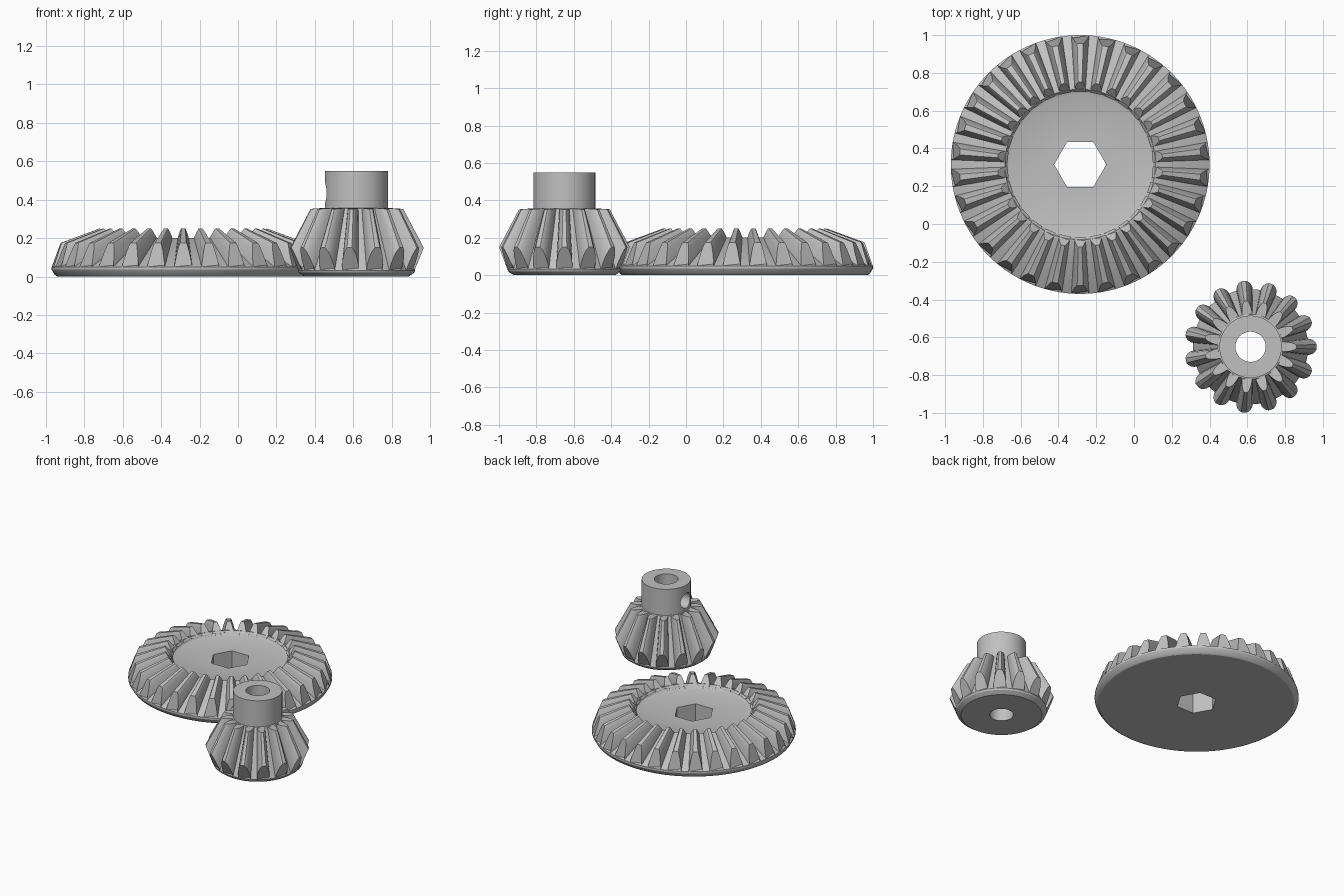
import bpy, bmesh, math

if "Cube" in bpy.data.objects:
    bpy.data.objects.remove(bpy.data.objects["Cube"])

metal = bpy.data.materials.new("grey metal")
metal.diffuse_color = (0.53, 0.53, 0.53, 1)
metal.use_nodes = True
metal.node_tree.nodes["Principled BSDF"].inputs["Base Color"].default_value = metal.diffuse_color


def finish(bm, name, loc, angle=30):
    bmesh.ops.recalc_face_normals(bm, faces=bm.faces)
    me = bpy.data.meshes.new(name)
    bm.to_mesh(me)
    bm.free()
    me.materials.append(metal)
    ob = bpy.data.objects.new(name, me)
    bpy.context.collection.objects.link(ob)
    ob.location = (loc[0], loc[1], 0)
    smooth(ob, angle)
    return ob


def smooth(ob, angle=30):
    bpy.ops.object.select_all(action='DESELECT')
    ob.select_set(True)
    bpy.context.view_layer.objects.active = ob
    bpy.ops.object.shade_smooth_by_angle(angle=math.radians(angle))


def polar(r, a, z):
    return (r * math.cos(a), r * math.sin(a), z)


def lathe(name, profile, loc, n):
    """Turn a closed (r, z) profile around the vertical axis."""
    bm = bmesh.new()
    rings = [[bm.verts.new(polar(r, math.tau * i / n, z)) for r, z in profile]
             for i in range(n)]
    m = len(profile)
    for i in range(n):
        a, b = rings[i], rings[(i + 1) % n]
        for j in range(m):
            k = (j + 1) % m
            bm.faces.new((a[j], b[j], b[k], a[k]))
    return finish(bm, name, loc)


def teeth(name, count, start, section, outer, inner, taper, loc):
    """Tapered bevel teeth; outer and inner are ((root r, z), (tip r, z))."""
    bm = bmesh.new()
    for i in range(count):
        mid = start + math.tau * i / count
        ends = []
        for (root, tip), scale in ((outer, 1), (inner, taper)):
            right, left = [], []
            for h, w in section:
                r = root[0] + (tip[0] - root[0]) * h
                z = root[1] + (tip[1] - root[1]) * h
                right.append(bm.verts.new(polar(r, mid - w * scale / r, z)))
                left.append(bm.verts.new(polar(r, mid + w * scale / r, z)))
            # foot sunk into the gear body
            r, z, w = root[0] - 0.02, root[1] - 0.012, section[0][1] * scale
            right.insert(0, bm.verts.new(polar(r, mid - w / r, z)))
            left.insert(0, bm.verts.new(polar(r, mid + w / r, z)))
            ends.append(right + left[::-1])
        a, b = ends
        bm.faces.new(a)
        bm.faces.new(b[::-1])
        for j in range(len(a)):
            k = (j + 1) % len(a)
            bm.faces.new((a[j], b[j], b[k], a[k]))
    return finish(bm, name, loc, 25)


def cut(ob, n, radius, depth, location, rotation):
    bpy.ops.mesh.primitive_cylinder_add(vertices=n, radius=radius, depth=depth,
                                        location=location, rotation=rotation)
    cutter = bpy.context.object
    cutter.hide_render = True
    mod = ob.modifiers.new("hole", 'BOOLEAN')
    mod.operation = 'DIFFERENCE'
    mod.solver = 'EXACT'
    mod.object = cutter
    bpy.ops.object.select_all(action='DESELECT')
    ob.select_set(True)
    bpy.context.view_layer.objects.active = ob
    bpy.ops.object.modifier_apply(modifier=mod.name)
    bpy.data.objects.remove(cutter)
    smooth(ob)


# Large ring gear: dished body with a hexagonal hole
RING = (-0.285, 0.315)
ring = lathe("ring_gear_body", [
    (0.03, 0), (0.655, 0), (0.668, 0.008), (0.685, 0.036), (0.685, 0.05),
    (0.41, 0.2), (0.398, 0.2), (0.394, 0.186), (0.386, 0.175),
    (0.374, 0.17), (0.03, 0.17)], RING, 120)
cut(ring, 6, 0.138, 1, (*RING, 0.1), (0, 0, math.pi / 6))

teeth("ring_gear_teeth", 30, math.pi / 2,
      [(0, 0.047), (0.3, 0.04), (0.65, 0.031), (0.93, 0.021), (1, 0.016)],
      ((0.685, 0.05), (0.64, 0.175)), ((0.405, 0.2), (0.437, 0.25)), 0.62, RING)

# Small pinion: conical body, hub and bore in one turned shape
PINION = (0.617, -0.65)
pinion = lathe("pinion_body", [
    (0.08, 0), (0.272, 0), (0.3, 0.02), (0.305, 0.032), (0.172, 0.355),
    (0.165, 0.357), (0.165, 0.55), (0.08, 0.55)], PINION, 60)
# set screw hole through one side of the hub
cut(pinion, 32, 0.055, 0.3, (PINION[0] - 0.15, PINION[1], 0.435),
    (0, math.pi / 2, 0))

teeth("pinion_teeth", 15, 0,
      [(0, 0.043), (0.3, 0.042), (0.6, 0.036), (0.85, 0.026), (1, 0.013)],
      ((0.305, 0.032), (0.35, 0.15)), ((0.17, 0.357), (0.243, 0.352)), 0.62, PINION)
